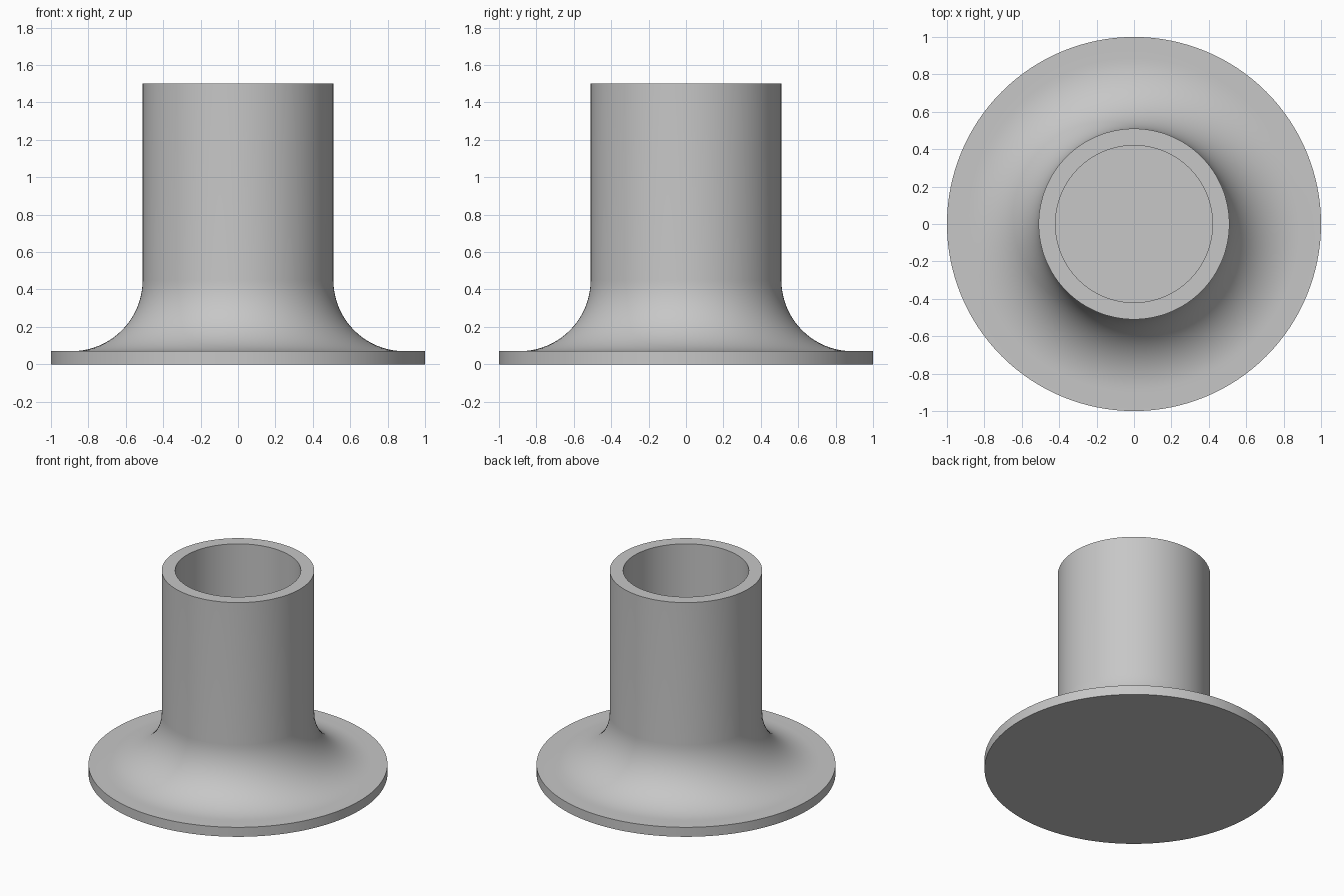
import bpy
import bmesh
import math
from mathutils import Vector

cube = bpy.data.objects.get("Cube")
if cube:
    bpy.data.objects.remove(cube, do_unlink=True)

SEGMENTS = 128
FLANGE_R, FLANGE_H = 1.0, 0.07
TUBE_R, BORE_R, HEIGHT = 0.51, 0.42, 1.5
FILLET_R = 0.38
FILLET_STEPS = 20

# Plain grey material
grey = bpy.data.materials.new("plain_grey")
colour = (0.57, 0.57, 0.57, 1)
grey.use_nodes = True
grey.diffuse_color = colour
grey.node_tree.nodes["Principled BSDF"].inputs["Base Color"].default_value = colour


def lathe(name, profile):
    """Revolve a (radius, height) profile around z."""
    bm = bmesh.new()
    verts = [bm.verts.new((r, 0, z)) for r, z in profile]
    edges = [bm.edges.new(pair) for pair in zip(verts, verts[1:])]
    bmesh.ops.spin(bm, geom=verts + edges, cent=Vector(), axis=Vector((0, 0, 1)),
                   angle=math.tau, steps=SEGMENTS, use_duplicate=False)
    bmesh.ops.remove_doubles(bm, verts=bm.verts, dist=1e-5)
    bmesh.ops.recalc_face_normals(bm, faces=bm.faces)
    mesh = bpy.data.meshes.new(name)
    bm.to_mesh(mesh)
    bm.free()
    mesh.materials.append(grey)
    obj = bpy.data.objects.new(name, mesh)
    bpy.context.collection.objects.link(obj)
    bpy.ops.object.select_all(action="DESELECT")
    obj.select_set(True)
    bpy.context.view_layer.objects.active = obj
    bpy.ops.object.shade_smooth_by_angle(angle=math.radians(30))
    return obj


# Concave quarter-round blending the flange into the tube wall
fillet = []
for i in range(FILLET_STEPS + 1):
    a = math.pi / 2 * i / FILLET_STEPS
    fillet.append((TUBE_R + FILLET_R * (1 - math.cos(a - math.pi / 2)),
                   FLANGE_H + FILLET_R * (1 - math.sin(a))))
fillet = [(TUBE_R + FILLET_R - FILLET_R * math.sin(math.pi / 2 * i / FILLET_STEPS),
           FLANGE_H + FILLET_R - FILLET_R * math.cos(math.pi / 2 * i / FILLET_STEPS))
          for i in range(FILLET_STEPS + 1)]

# Closed base, flange rim, fillet, tube wall, then blind bore
lathe("flanged_tube",
      [(0, 0), (FLANGE_R, 0), (FLANGE_R, FLANGE_H)]
      + fillet
      + [(TUBE_R, HEIGHT), (BORE_R, HEIGHT), (BORE_R, FLANGE_H), (0, FLANGE_H)])
